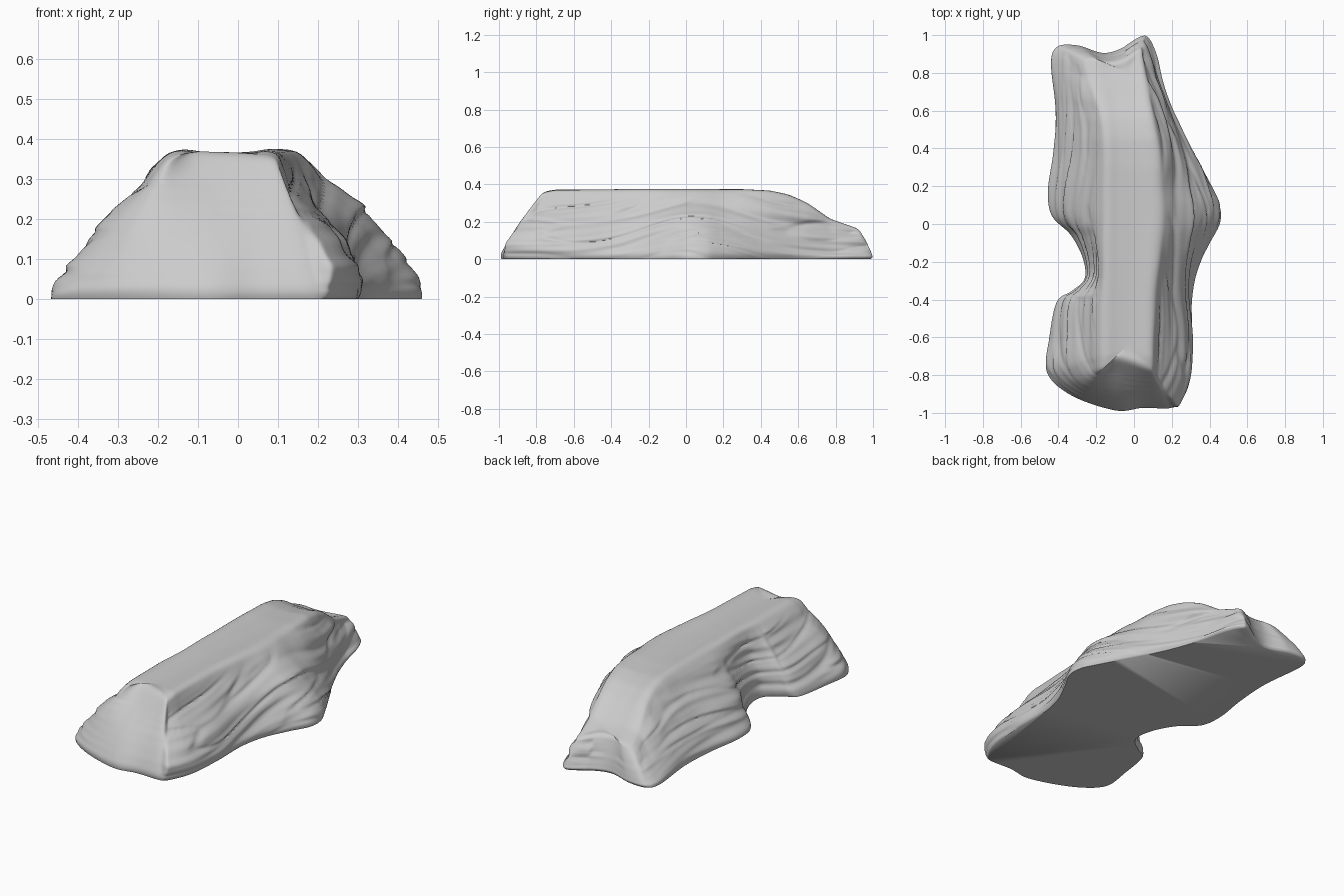
import bpy, bmesh, math
from mathutils import Vector, noise

if "Cube" in bpy.data.objects:
    bpy.data.objects.remove(bpy.data.objects["Cube"])

# Matching outlines, counter-clockwise: base x, base y, top-edge x, top-edge y
KEYS = [
    (-.34, -.915, -.17, -.77), (-.10, -1.0, -.10, -.72), (.05, -.985, .04, -.76),
    (.20, -.985, .09, -.77), (.255, -.93, .10, -.74),
    (.30, -.80, .10, -.66), (.315, -.60, .105, -.52), (.315, -.40, .11, -.36),
    (.345, -.25, .13, -.20), (.405, -.12, .14, -.10), (.468, 0, .15, 0),
    (.468, .10, .15, .10), (.42, .20, .14, .20), (.355, .32, .14, .32),
    (.30, .42, .13, .42), (.225, .58, .10, .58), (.165, .75, .07, .74),
    (.125, .90, .05, .86), (.08, .99, .04, .92), (.03, .995, .01, .92),
    (-.08, .93, -.07, .87), (-.17, .91, -.16, .86), (-.30, .95, -.22, .88),
    (-.415, .945, -.26, .86), (-.455, .86, -.24, .78), (-.43, .60, -.18, .58),
    (-.442, .38, -.16, .38), (-.47, .18, -.16, .18), (-.45, .04, -.16, .03),
    (-.35, -.06, -.165, -.08), (-.285, -.18, -.165, -.18), (-.275, -.29, -.165, -.26),
    (-.345, -.355, -.17, -.34), (-.425, -.41, -.175, -.42), (-.463, -.60, -.175, -.55),
    (-.475, -.79, -.175, -.70)]
RIDGE = [(-1, .34), (-.78, .35), (-.7, .365), (-.2, .37), (.3, .37), (.45, .362),
         (.55, .34), (.65, .295), (.77, .21), (.85, .182), (.93, .155), (1.1, .12)]
SUB, ROWS, CAP = 12, 48, 9


def height(y):
    for (a, za), (b, zb) in zip(RIDGE, RIDGE[1:]):
        if y <= b:
            t = max(0, (y - a) / (b - a))
            return za + (zb - za) * t
    return RIDGE[-1][1]


def smooth(a, b, x):
    t = max(0, min(1, (x - a) / (b - a)))
    return t * t * (3 - 2 * t)


def spline(keys, sub):
    out, n = [], len(keys)
    for i in range(n):
        p = [Vector(keys[(i + k) % n]) for k in (-1, 0, 1, 2)]
        for j in range(sub):
            t = j / sub
            out.append(.5 * (2 * p[1] + (p[2] - p[0]) * t
                       + (2 * p[0] - 5 * p[1] + 4 * p[2] - p[3]) * t * t
                       + (3 * p[1] - p[0] - 3 * p[2] + p[3]) * t ** 3))
    return out


def strata(y, z, side):
    # Long layers that arch over the bulge in the right flank
    arch = .13 * math.exp(-((y - .05) / .38) ** 2) if side > 0 else .04 * math.sin(y * 4)
    h = z - arch
    broad = noise.noise(Vector((side * 7.3, y * 1.3, h * 13)))
    fine = noise.noise(Vector((side * 3.1 + 20, y * 2.5, h * 32)))
    crease = max(0, 1 - 7 * abs(noise.noise(Vector((side * 5 + 40, y * 1.5, h * 11)))))
    return .022 * broad + .010 * fine - .010 * crease


ring = spline(KEYS, SUB)
n = len(ring)
bm = bmesh.new()
rows = []

# Sloping flanks and end faces
for r in range(ROWS + 1):
    s = r / ROWS
    row = []
    for i, p in enumerate(ring):
        d = ring[(i + 3) % n] - ring[i - 3]
        nx, ny = Vector((d[1], -d[0])).normalized()
        side = 1 if p[0] > -.05 else -1
        # Flank profile: swollen foot, steep upper wall at the right front
        flank = smooth(.2, .8, abs(nx))
        front_right = flank * (1 - smooth(-.75, -.25, p[1])) if side > 0 else 0
        belly = .08 * (1 - flank) + flank * (.09 if side > 0 else .03)
        t = s - belly * math.sin(math.pi * s) - .05 * math.sin(math.pi * s) * (1 - s)
        t -= .12 * front_right * math.sin(2 * math.pi * s)
        t = max(0, t)
        x, y = p[0] + (p[2] - p[0]) * t, p[1] + (p[3] - p[1]) * t
        z = height(p[3]) * s
        fade = min(1, s * 6) * min(1, (1 - s) * 5)
        weight = max(.08, min(1, abs(nx) * 1.3 - .2))
        if side < 0 and -.45 < p[1] < 0:
            weight = max(weight, .5)
        off = fade * weight * strata(y, z, side)
        off -= .016 * max(0, 1 - s * 9) ** 2
        row.append(bm.verts.new((x + nx * off, y + ny * off, z)))
    rows.append(row)

# Slightly dished top, drawn in to a shared centre line
for c in range(1, CAP + 1):
    k = c / CAP
    row = []
    for p in ring:
        cx, cy = -.03, round(max(-.64, min(.80, p[3])) / .04) * .04
        x, y = p[2] + (cx - p[2]) * k, p[3] + (cy - p[3]) * k
        bump = .008 * math.sin(math.pi * k * 2) if k < .5 else 0
        z = height(y) + bump - .004 * k + .003 * noise.noise(Vector((x * 12, y * 2, 5)))
        row.append(bm.verts.new((x, y, z)))
    rows.append(row)

for a, b in zip(rows, rows[1:]):
    for i in range(n):
        j = (i + 1) % n
        bm.faces.new((a[i], a[j], b[j], b[i]))

# Soften the rims while leaving the layers on the flanks
rim = [v for row in rows[ROWS - 4:-2] for v in row]
for _ in range(5):
    bmesh.ops.smooth_vert(bm, verts=rim, factor=.5, use_axis_x=True,
                          use_axis_y=True, use_axis_z=True)

# Flat underside, then weld the centre line of the top
bm.faces.new(rows[0][::-1])
bmesh.ops.remove_doubles(bm, verts=rows[-1], dist=.0005)
bmesh.ops.recalc_face_normals(bm, faces=bm.faces[:])

mesh = bpy.data.meshes.new("layered_rock")
bm.to_mesh(mesh)
bm.free()
rock = bpy.data.objects.new("layered_rock", mesh)
bpy.context.collection.objects.link(rock)
bpy.context.view_layer.objects.active = rock
rock.select_set(True)
bpy.ops.object.shade_smooth_by_angle(angle=math.radians(60))
